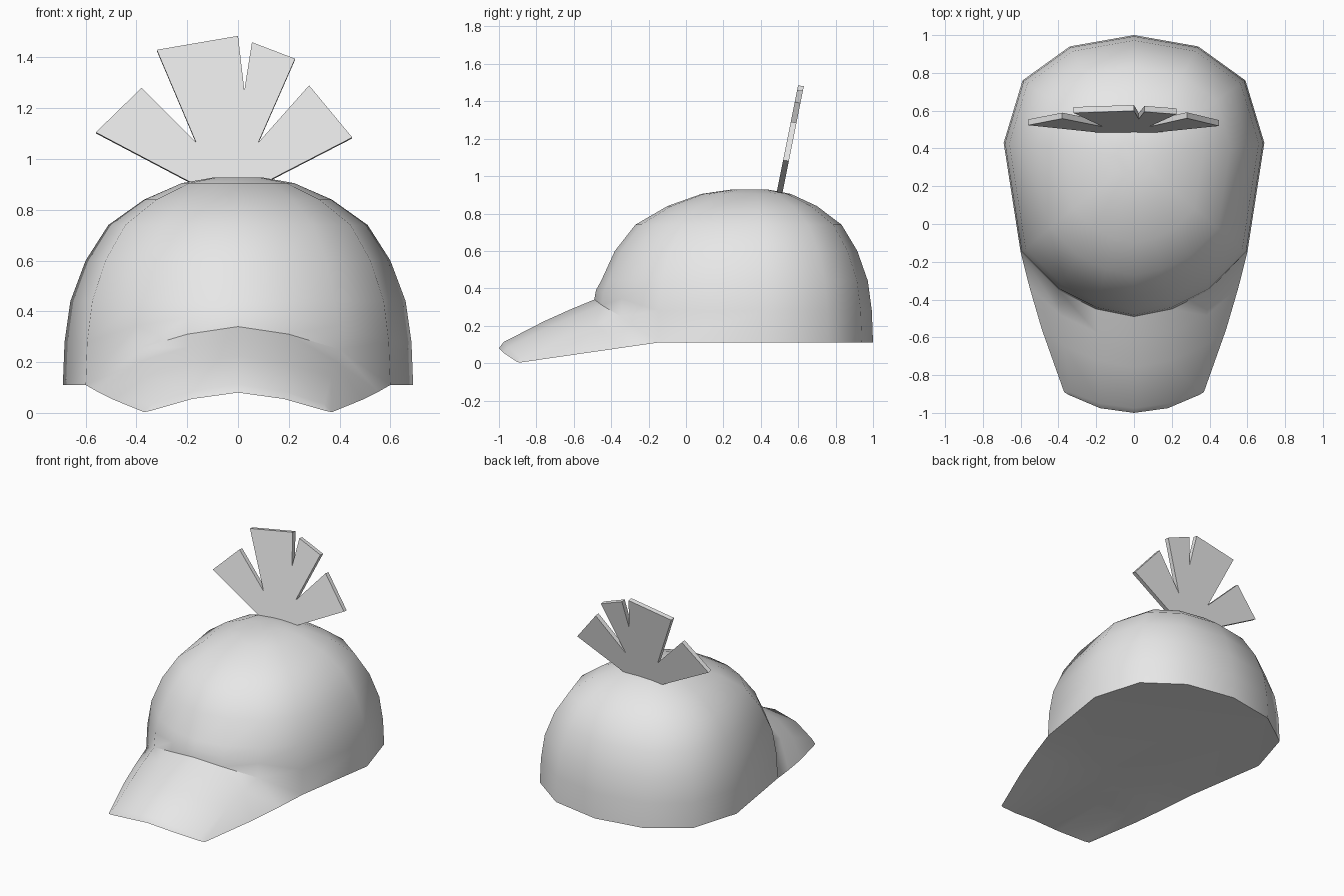
import bpy, bmesh, math
from mathutils import Vector

cube = bpy.data.objects.get("Cube")
if cube:
    bpy.data.objects.remove(cube, do_unlink=True)

grey = bpy.data.materials.new("light_grey")
grey.use_nodes = True
grey.diffuse_color = (0.8, 0.8, 0.8, 1)
grey.node_tree.nodes["Principled BSDF"].inputs["Base Color"].default_value = grey.diffuse_color


def finish(name, bm):
    bmesh.ops.remove_doubles(bm, verts=bm.verts, dist=0.0005)
    bmesh.ops.recalc_face_normals(bm, faces=bm.faces)
    mesh = bpy.data.meshes.new(name)
    bm.to_mesh(mesh)
    bm.free()
    mesh.materials.append(grey)
    obj = bpy.data.objects.new(name, mesh)
    bpy.context.collection.objects.link(obj)
    return obj


def skin(bm, rows, closed=False):
    """Quads between rows of points; returns the rows of vertices."""
    grid = [[bm.verts.new(p) for p in row] for row in rows]
    for a, b in zip(grid, grid[1:]):
        n = len(a)
        for i in range(n if closed else n - 1):
            j = (i + 1) % n
            bm.faces.new((a[i], a[j], b[j], b[i]))
    return grid


def mirrored(half):
    """Row running from -x to +x, given its +x half starting at x = 0."""
    return [Vector((-x, y, z)) for x, y, z in half[:0:-1]] + [Vector(p) for p in half]


# Hem: the front follows the brim seam, the back is level
BASE = 0.11
seam = mirrored([(0, -.49, .34), (.2, -.45, .31), (.4, -.35, .25), (.6, -.15, BASE)])
back_half = mirrored([(0, 1, BASE), (.34, .94, BASE), (.59, .76, BASE), (.69, .43, BASE)])
hem = seam + back_half[::-1]

# Crown: shrinking copies of the hem
bm = bmesh.new()
centre = Vector((0, .353, 0))
rings = [hem]
for s, z in [(.99, .28), (.957, .44), (.87, .6), (.74, .74), (.536, .84), (.32, .905), (.134, .928)]:
    ring = []
    for p in hem:
        q = centre + (p - centre) * s
        q.z = max(z, (p.z + .44) / 2) if z < .3 else z
        ring.append(q)
    rings.append(ring)
crown = skin(bm, rings, closed=True)
bm.faces.new(crown[-1])

# Brim: from the seam to a rounded front lip
lip_top = mirrored([(0, -.975, .113), (.18, -.95, .085), (.34, -.89, .035), (.37, -.89, .003)])
lip = mirrored([(0, -1, .08), (.18, -.975, .055), (.345, -.905, .008), (.37, -.89, .003)])
steps = (0, .25, .55, 1)


def blend(a, b, t, lift=0):
    bow = math.sin(math.pi * t)
    row = [p.lerp(q, t) + Vector((0, 0, lift * bow)) for p, q in zip(a, b)]
    for i, side in ((0, -1), (-1, 1)):
        row[i] = a[i].lerp(b[i], t) + Vector((side * .015 * bow, 0, 0))
    return row


skin(bm, [blend(seam, lip_top, t, .01) for t in steps] + [lip])

# Underside: closed from the lip to the crown, then level to the back
under = [Vector((p.x, -.15, BASE)) for p in seam]
floor = skin(bm, [blend(under, lip, t) for t in steps])
bm.faces.new(floor[0] + [bm.verts.new(p) for p in back_half[::-1]])

cap = finish("cap", bm)
bpy.ops.object.select_all(action="DESELECT")
cap.select_set(True)
bpy.context.view_layer.objects.active = cap
bpy.ops.object.shade_smooth_by_angle(angle=math.radians(43))

# Plume: a flat cut fan leaning back
outline = [(-.18, .905), (-.56, 1.105), (-.38, 1.28), (-.165, 1.065), (-.32, 1.43),
           (0, 1.485), (.025, 1.27), (.055, 1.46), (.225, 1.395), (.08, 1.065),
           (.28, 1.29), (.45, 1.085), (.12, .915)]
bm = bmesh.new()
fan = bm.faces.new([bm.verts.new((x, .483 + (z - .905) * .2, z)) for x, z in outline])
new = bmesh.ops.extrude_face_region(bm, geom=[fan])["geom"]
moved = [v for v in new if isinstance(v, bmesh.types.BMVert)]
bmesh.ops.translate(bm, verts=moved, vec=(0, .031, -.004))
finish("plume", bm)
